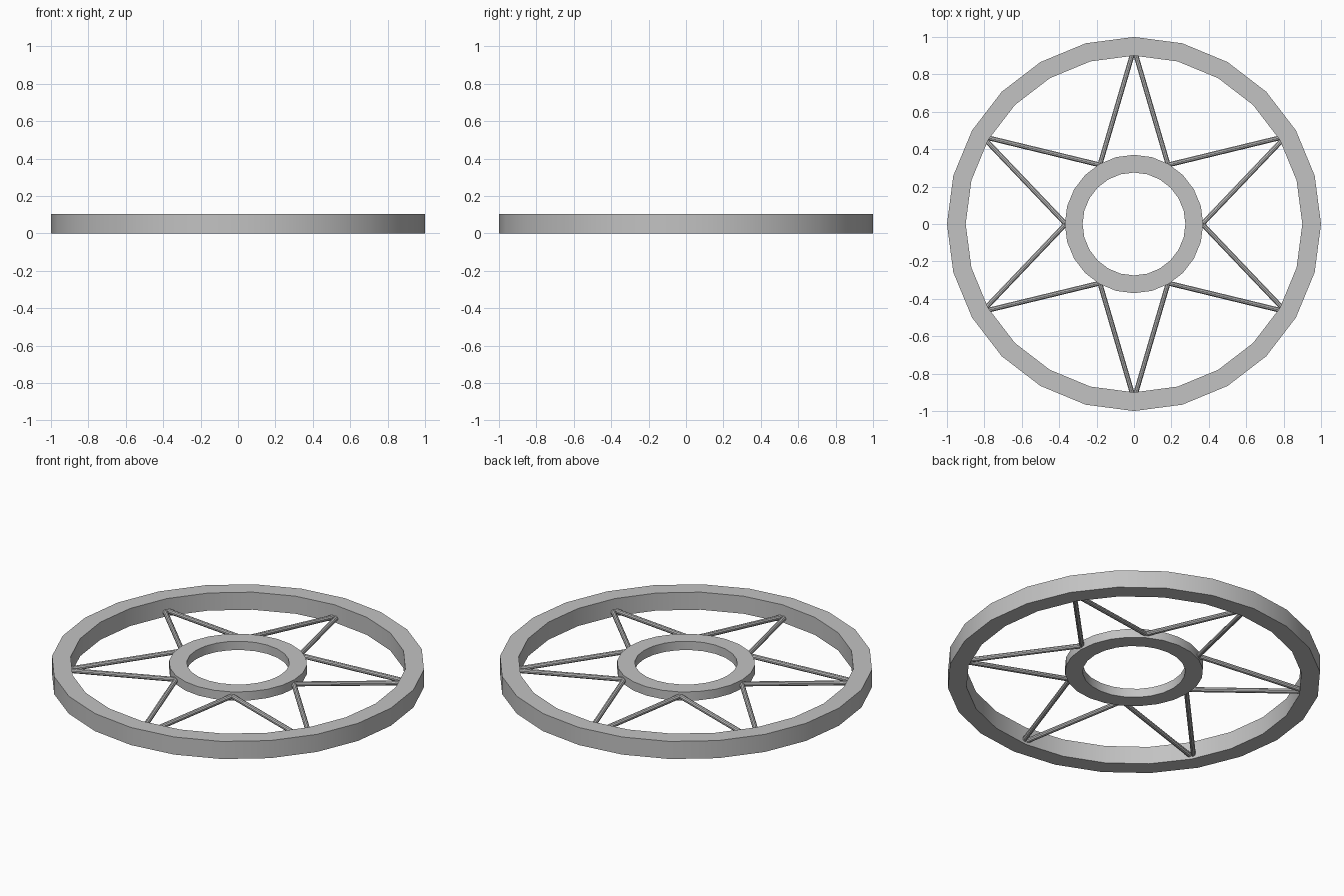
import bpy, bmesh, math
from mathutils import Vector

if "Cube" in bpy.data.objects:
    bpy.data.objects.remove(bpy.data.objects["Cube"])

SIDES = 24
grey = bpy.data.materials.new("plain_grey")
grey.diffuse_color = (0.54, 0.54, 0.54, 1)
grey.use_nodes = True
grey.node_tree.nodes["Principled BSDF"].inputs["Base Color"].default_value = grey.diffuse_color


def finish(name, bm):
    bmesh.ops.recalc_face_normals(bm, faces=bm.faces)
    mesh = bpy.data.meshes.new(name)
    bm.to_mesh(mesh)
    bm.free()
    mesh.materials.append(grey)
    mesh.shade_smooth()
    mesh.set_sharp_from_angle(angle=math.radians(35))
    obj = bpy.data.objects.new(name, mesh)
    bpy.context.collection.objects.link(obj)
    return obj


def polar(r, deg, z):
    a = math.radians(deg)
    return Vector((r * math.cos(a), r * math.sin(a), z))


def ring(name, r_in, r_out, z0, z1):
    """Sweep a rectangular section around the z axis."""
    bm = bmesh.new()
    section = [(r_in, z0), (r_out, z0), (r_out, z1), (r_in, z1)]
    loops = [[bm.verts.new(polar(r, 360 * i / SIDES, z)) for r, z in section]
             for i in range(SIDES)]
    for i in range(SIDES):
        a, b = loops[i], loops[(i + 1) % SIDES]
        for j in range(4):
            k = (j + 1) % 4
            bm.faces.new((a[j], b[j], b[k], a[k]))
    finish(name, bm)


def spoke(name, start, end, radius=0.0135):
    """Thin round rod between two points."""
    d = end - start
    bm = bmesh.new()
    bmesh.ops.create_cone(bm, cap_ends=True, segments=10, radius1=radius,
                          radius2=radius, depth=d.length)
    obj = finish(name, bm)
    obj.location = (start + end) / 2
    obj.rotation_euler = d.to_track_quat('Z', 'Y').to_euler()


# Outer rim and thinner raised hub
ring("outer_rim", 0.90, 1.0, 0.0, 0.104)
ring("inner_hub", 0.275, 0.37, 0.052, 0.104)

# Zigzag spokes: each rim point joins the two nearest hub points
for i in range(6):
    tip = 30 + 60 * i
    for side in (-1, 1):
        spoke(f"spoke_{i + 1}_{'left' if side > 0 else 'right'}",
              polar(0.368, tip + side * 29.5, 0.077),
              polar(0.905, tip + side * 0.6, 0.027))
